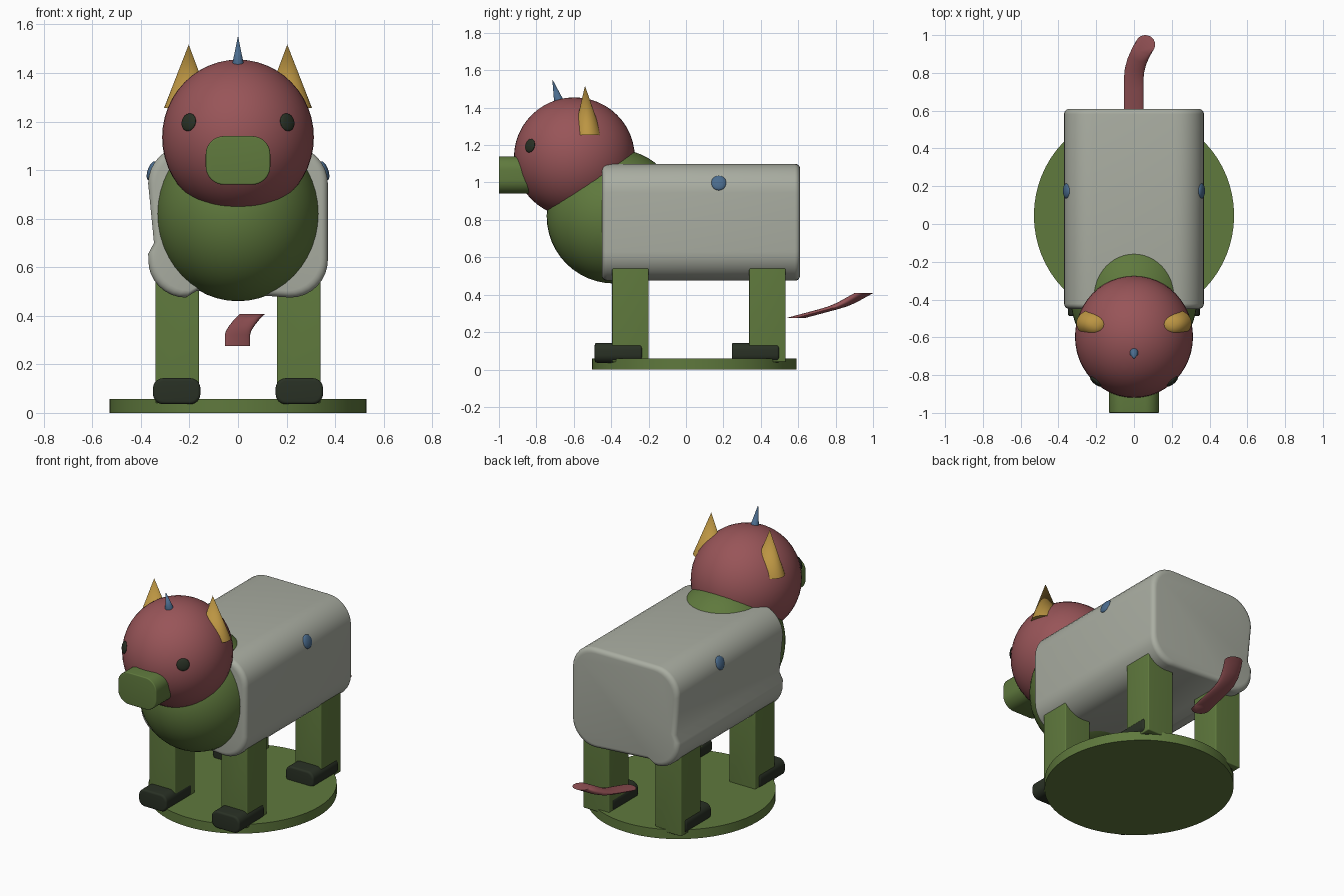
import bpy, bmesh, math
from mathutils import Vector

if "Cube" in bpy.data.objects:
    bpy.data.objects.remove(bpy.data.objects["Cube"])


def material(name, rgb):
    m = bpy.data.materials.new(name)
    m.diffuse_color = (*rgb, 1)
    m.use_nodes = True
    m.node_tree.nodes["Principled BSDF"].inputs["Base Color"].default_value = m.diffuse_color
    return m


GREEN = material("moss green", (0.115, 0.192, 0.047))
RED = material("dusty red", (0.315, 0.090, 0.098))
GREY = material("stone grey", (0.40, 0.42, 0.36))
GOLD = material("ochre gold", (0.50, 0.30, 0.055))
BLUE = material("slate blue", (0.07, 0.15, 0.27))
DARK = material("dark green", (0.022, 0.030, 0.018))


def finish(bm, name, mat, angle=40):
    bmesh.ops.recalc_face_normals(bm, faces=bm.faces[:])
    me = bpy.data.meshes.new(name)
    bm.to_mesh(me)
    bm.free()
    me.materials.append(mat)
    ob = bpy.data.objects.new(name, me)
    bpy.context.collection.objects.link(ob)
    bpy.ops.object.select_all(action='DESELECT')
    ob.select_set(True)
    bpy.context.view_layer.objects.active = ob
    bpy.ops.object.shade_smooth_by_angle(angle=math.radians(angle))
    return ob


def loft(name, rings, mat):
    """Skin a list of equal-length closed rings and cap both ends."""
    bm = bmesh.new()
    vs = [[bm.verts.new(p) for p in r] for r in rings]
    n = len(vs[0])
    for a, b in zip(vs, vs[1:]):
        for i in range(n):
            j = (i + 1) % n
            bm.faces.new((a[i], a[j], b[j], b[i]))
    bm.faces.new(vs[0])
    bm.faces.new(vs[-1])
    return finish(bm, name, mat)


def arc(cx, cz, r, start, steps=8):
    return [(cx + r * math.cos(math.radians(start + 90 * i / steps)),
             cz + r * math.sin(math.radians(start + 90 * i / steps)))
            for i in range(steps + 1)]


def round_rect(x0, x1, z0, z1, r):
    return (arc(x1 - r, z1 - r, r, 0) + arc(x0 + r, z1 - r, r, 90)
            + arc(x0 + r, z0 + r, r, 180) + arc(x1 - r, z0 + r, r, 270))


def prism(name, prof, y0, y1, lip, mat, steps=5):
    """Extrude an xz profile along y with rounded end lips."""
    xs, zs = [p[0] for p in prof], [p[1] for p in prof]
    cx, cz = (min(xs) + max(xs)) / 2, (min(zs) + max(zs)) / 2
    hx, hz = (max(xs) - min(xs)) / 2, (max(zs) - min(zs)) / 2
    turns = [(math.pi / 2 * i / steps) for i in range(steps + 1)]
    ends = [(lip * (1 - math.sin(t)), lip * (1 - math.cos(t))) for t in turns]
    stations = [(y0 + d, s) for s, d in ends] + [(y1 - d, s) for s, d in ends[::-1]]
    rings = [[(cx + (x - cx) * (1 - s / hx), y, cz + (z - cz) * (1 - s / hz))
              for x, z in prof] for y, s in stations]
    return loft(name, rings, mat)


def ball(name, loc, size, mat, facing=None):
    bm = bmesh.new()
    bmesh.ops.create_uvsphere(bm, u_segments=48, v_segments=24, radius=1)
    bmesh.ops.scale(bm, vec=size, verts=bm.verts)
    if facing:
        rot = Vector(facing).to_track_quat('Z', 'Y').to_matrix()
        bmesh.ops.rotate(bm, matrix=rot, verts=bm.verts)
    bmesh.ops.translate(bm, vec=loc, verts=bm.verts)
    return finish(bm, name, mat)


def spike(name, base, rx, ry, tip, mat, n=32):
    bm = bmesh.new()
    ring = [bm.verts.new((base[0] + rx * math.cos(2 * math.pi * i / n),
                          base[1] + ry * math.sin(2 * math.pi * i / n), base[2]))
            for i in range(n)]
    top = bm.verts.new(tip)
    for i in range(n):
        bm.faces.new((ring[i], ring[(i + 1) % n], top))
    bm.faces.new(ring)
    return finish(bm, name, mat)


def disc(cx, cy, z, rx, ry, n):
    return [(cx + rx * math.cos(2 * math.pi * i / n),
             cy + ry * math.sin(2 * math.pi * i / n), z) for i in range(n)]


# Stand
loft("base", [disc(0, 0.045, z, 0.53, 0.547, 64) for z in (0, 0.058)], GREEN)

# Torso shell: rounded section with a slanted left flank and belly
R = 0.155
section = (arc(0.37 - R, 1.1 - R, R, 0) + arc(-0.37 + R, 1.1 - R, R, 90)
           + [(-0.346, 0.70), (-0.37, 0.655)]
           + arc(-0.37 + R, 0.475 + R, R, 180)[1:]
           + [(-0.17, 0.503)] + arc(0.37 - R, 0.475 + R, R, 270))
prism("torso", section, -0.45, 0.61, 0.028, GREY)

# Chest, head and snout
ball("chest", (0, -0.385, 0.82), (0.337, 0.36, 0.36), GREEN)
ball("head", (0, -0.597, 1.135), (0.3125, 0.323, 0.32), RED)
prism("snout", round_rect(-0.133, 0.133, 0.94, 1.14, 0.075), -1.0, -0.75, 0.006, GREEN)

# Horn
spike("horn", (0, -0.677, 1.43), 0.025, 0.028, (0, -0.715, 1.553), BLUE)

# Tail: a horizontal disc swept along a bending path
tail_path = [(-0.002, 0.585, 0.275), (-0.002, 0.76, 0.322), (0.002, 0.81, 0.337),
             (0.015, 0.86, 0.358), (0.037, 0.91, 0.386), (0.06, 0.95, 0.408)]
loft("tail", [disc(x, y, z, 0.052, 0.05, 24) for x, y, z in tail_path], RED)

for side, s in (("right", 1), ("left", -1)):
    # Face and flank details
    ball(side + "_eye", (s * 0.203, -0.834, 1.197), (0.037, 0.037, 0.012), DARK,
         (s * 0.63, -0.74, 0.19))
    spike(side + "_ear", (s * 0.205, -0.525, 1.255), 0.1, 0.076,
          (s * 0.203, -0.54, 1.517), GOLD)
    ball(side + "_flank_spot", (s * 0.356, 0.175, 0.997), (0.041, 0.041, 0.016), BLUE,
         (s, 0, 0.35))
    # Legs and feet
    x0, x1 = sorted((s * 0.16, s * 0.34))
    f0, f1 = sorted((s * 0.155, s * 0.35))
    for end, y in (("front", -0.395), ("rear", 0.338)):
        prism(f"{end}_{side}_leg", round_rect(x0, x1, 0.04, 0.56, 0.006),
              y, y + 0.195, 0.006, GREEN)
        prism(f"{end}_{side}_foot", round_rect(f0, f1, 0.036, 0.143, 0.042),
              y - 0.093, y + 0.16, 0.012, DARK)
